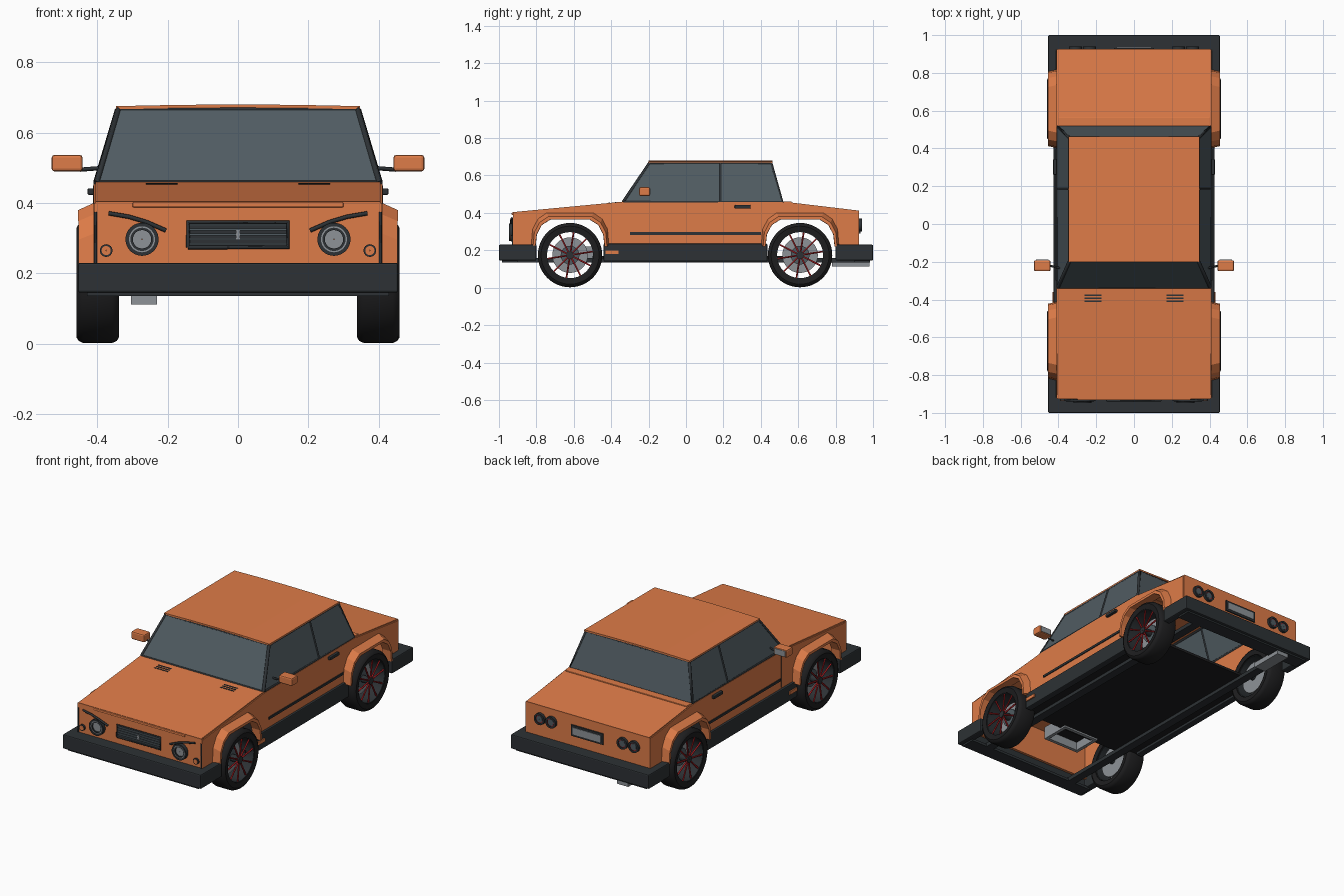
import bpy, bmesh, math
from mathutils import Vector

if "Cube" in bpy.data.objects:
    bpy.data.objects.remove(bpy.data.objects["Cube"])


def material(name, rgb):
    m = bpy.data.materials.new(name)
    m.diffuse_color = (*rgb, 1)
    m.use_nodes = True
    m.node_tree.nodes["Principled BSDF"].inputs["Base Color"].default_value = m.diffuse_color
    return m


ORANGE = material("orange_paint", (0.73, 0.20, 0.065))
DARK = material("dark_trim", (0.026, 0.031, 0.035))
BLACK = material("black_rubber", (0.013, 0.013, 0.014))
GLASS = material("tinted_glass", (0.08, 0.105, 0.12))
RED = material("red_spokes", (0.36, 0.012, 0.015))
GREY = material("grey_metal", (0.27, 0.29, 0.31))


def finish(name, data, mat, mirror=False, bevel=0, thick=0, smooth=False):
    ob = bpy.data.objects.new(name, data)
    bpy.context.collection.objects.link(ob)
    data.materials.append(mat)
    if thick:
        s = ob.modifiers.new("Thickness", 'SOLIDIFY')
        s.thickness, s.offset = thick, 0
    if bevel:
        b = ob.modifiers.new("Bevel", 'BEVEL')
        b.width, b.segments, b.limit_method = bevel, 2, 'ANGLE'
    if mirror:
        ob.modifiers.new("Mirror", 'MIRROR').use_mirror_merge = False
    if smooth:
        bpy.ops.object.select_all(action='DESELECT')
        ob.select_set(True)
        bpy.context.view_layer.objects.active = ob
        bpy.ops.object.shade_smooth_by_angle(angle=math.radians(35))
    return ob


def from_bm(name, bm, mat, **kw):
    bmesh.ops.recalc_face_normals(bm, faces=bm.faces)
    me = bpy.data.meshes.new(name)
    bm.to_mesh(me)
    bm.free()
    return finish(name, me, mat, **kw)


def box(name, x, y, z, mat, **kw):
    bm = bmesh.new()
    bmesh.ops.create_cube(bm, size=1)
    for v in bm.verts:
        v.co = [sum(r) / 2 + c * (r[1] - r[0]) for r, c in zip((x, y, z), v.co)]
    return from_bm(name, bm, mat, **kw)


def plate(name, pts, mat, thick=0.012, **kw):
    bm = bmesh.new()
    bm.faces.new([bm.verts.new(p) for p in pts])
    return from_bm(name, bm, mat, thick=thick, **kw)


def loft(name, rows, mat, closed=False, **kw):
    bm = bmesh.new()
    vs = [[bm.verts.new(p) for p in row] for row in rows]
    n = len(vs)
    for i in range(n if closed else n - 1):
        a, b = vs[i], vs[(i + 1) % n]
        m = len(a)
        for j in range(m if closed else m - 1):
            k = (j + 1) % m
            bm.faces.new((a[j], a[k], b[k], b[j]))
    return from_bm(name, bm, mat, **kw)


def lathe(name, prof, centre, axis, mat, n=40, **kw):
    """Closed (offset, radius) profile turned about the x or y axis."""
    c, rows = Vector(centre), []
    for i in range(n):
        t = 2 * math.pi * i / n
        u, w = math.cos(t), math.sin(t)
        rows.append([c + Vector((a, r * u, r * w) if axis == 'x' else (r * u, a, r * w)) for a, r in prof])
    return loft(name, rows, mat, closed=True, smooth=True, **kw)


def disc(name, a0, a1, r, centre, axis, mat, r0=0.001, **kw):
    return lathe(name, [(a0, r0), (a0, r), (a1, r), (a1, r0)], centre, axis, mat, **kw)


def bars(name, paths, radius, mat, res=0, **kw):
    cu = bpy.data.curves.new(name, 'CURVE')
    cu.dimensions, cu.bevel_depth, cu.bevel_resolution, cu.use_fill_caps = '3D', radius, res, True
    for path in paths:
        sp = cu.splines.new('POLY')
        sp.points.add(len(path) - 1)
        for p, co in zip(sp.points, path):
            p.co = (*co, 1)
    return finish(name, cu, mat, **kw)


WHEELS = (-0.62, 0.61)
both = lambda half: half + [(-a, z) for a, z in reversed(half)]
ARCH = both([(-.187, .22), (-.18, .285), (-.153, .337), (-.105, .367)])
RIM = both([(-.205, .22), (-.198, .305), (-.17, .358), (-.125, .39)])

# Body side panels with open wheel arches
side = [(-.92, .22), (-.92, .395), (-.33, .455), (.51, .458), (.92, .405), (.92, .22)]
for wy in reversed(WHEELS):
    side += [(wy + a, z) for a, z in reversed(ARCH)]
plate("body_side", [(.405, y, z) for y, z in side], ORANGE, mirror=True)

# Faceted fender flares
for end, wy in zip(("front", "rear"), WHEELS):
    ring = lambda x, pts, dz=0: [(x, wy + a, z + dz) for a, z in pts]
    mid = [((a[0] + b[0]) / 2, (a[1] + b[1]) / 2) for a, b in zip(ARCH, RIM)]
    loft(end + "_fender_flare", [ring(.40, ARCH), ring(.452, ARCH), ring(.452, mid), ring(.408, RIM, .008)],
         ORANGE, mirror=True, thick=0.006)

# Bonnet, boot lid, nose, tail and cowl
plate("bonnet", [(-.405, -.925, .398), (.405, -.925, .398), (.405, -.325, .455), (-.405, -.325, .455)], ORANGE)
plate("boot_lid", [(-.405, .505, .456), (.405, .505, .456), (.405, .925, .406), (-.405, .925, .406)], ORANGE)
box("boot_ledge", (-.40, .40), (.52, .565), (.44, .461), ORANGE, bevel=.004)
box("nose_panel", (-.41, .41), (-.925, -.905), (.20, .40), ORANGE)
box("tail_panel", (-.41, .41), (.905, .925), (.20, .408), ORANGE)
box("bonnet_lip", (-.30, .30), (-.932, -.92), (.388, .402), ORANGE, bevel=.003)
bars("nose_seam", [[(.405, -.925, .23), (.405, -.925, .375)]], .004, DARK, mirror=True)

# Roof and glasshouse
W = {'a0': (.402, -.335, .458), 'a1': (.34, -.195, .666), 'c0': (.402, .515, .458), 'c1': (.34, .455, .666)}
flip = lambda p: (-p[0], p[1], p[2])
plate("windscreen", [W['a0'], W['a1'], flip(W['a1']), flip(W['a0'])], GLASS, thick=.008)
plate("rear_window", [W['c0'], W['c1'], flip(W['c1']), flip(W['c0'])], GLASS, thick=.008)
plate("side_windows", [W['a0'], W['a1'], W['c1'], W['c0']], GLASS, thick=.008, mirror=True)
bars("window_frame", [[W['a0'], W['a1'], W['c1'], W['c0'], W['a0']], [(.402, .185, .458), (.34, .185, .666)]],
     .010, DARK, mirror=True)
bars("screen_frame", [[W[k], flip(W[k])] for k in W], .007, DARK)
xs = (-.347, -.17, 0, .17, .347)
loft("roof", [[(x, y, .676 - .04 * x * x) for x in xs] for y in (-.20, .13, .462)], ORANGE, thick=.009)

# Bumpers wrapping around the corners
for end, s in (("front", -1), ("rear", 1)):
    pts = [(-.455, .80), (-.455, 1), (.455, 1), (.455, .80), (.41, .80), (.41, .92), (-.41, .92), (-.41, .80)]
    bm = bmesh.new()
    f = bm.faces.new([bm.verts.new((x, y * s, .145)) for x, y in pts])
    up = bmesh.ops.extrude_face_region(bm, geom=[f])['geom']
    bmesh.ops.translate(bm, vec=(0, 0, .085), verts=[v for v in up if isinstance(v, bmesh.types.BMVert)])
    from_bm(end + "_bumper", bm, DARK, bevel=.006)
    box(end + "_valance", (-.43, .43), sorted((.90 * s, .985 * s)), (.135, .15), DARK)

# Underbody
box("floor_pan", (-.40, .40), (-.50, .435), (.155, .17), BLACK)
box("rear_floor", (-.33, .33), (.43, .60), (.155, .17), BLACK)
box("sill", (.385, .425), (-.44, .435), (.14, .235), DARK, bevel=.005, mirror=True)
box("chassis_rail", (.275, .325), (-.93, .93), (.135, .158), DARK, mirror=True)
box("exhaust_box", (-.305, -.23), (.78, .98), (.112, .142), GREY)
for n, (x, y) in enumerate((((-.12, -.10), (-.64, -.46)), ((.10, .12), (-.64, -.46)),
                            ((-.12, .12), (-.64, -.62)), ((-.12, .12), (-.48, -.46)))):
    box(f"engine_tray_wall_{n}", x, y, (.145, .22), GREY)
box("engine_tray", (-.11, .11), (-.63, -.47), (.195, .21), BLACK)

# Door details
box("side_strip", (.408, .416), (-.30, .40), (.283, .297), DARK, mirror=True)
bars("door_seams", [[(.410, -.31, .24), (.410, -.31, .45)]], .002, DARK, mirror=True)
box("door_handle", (.41, .428), (.26, .345), (.423, .442), DARK, bevel=.004, mirror=True)
box("side_marker", (.40, .432), (-.43, -.36), (.18, .20), ORANGE, mirror=True)
box("wing_mirror", (.442, .53), (-.25, -.192), (.49, .537), ORANGE, bevel=.008, mirror=True)
box("mirror_glass", (.452, .52), (-.194, -.189), (.497, .53), GREY, mirror=True)
bars("mirror_stalk", [[(.385, -.235, .50), (.45, -.22, .495)]], .006, DARK, mirror=True)

# Bonnet vents, following the bonnet slope
for i in range(3):
    y = -.41 + .017 * i
    z = .398 + .095 * (y + .925) + .0075
    box(f"bonnet_vent_{i}", (.172, .262), (y - .004, y + .004), (z - .01, z), DARK, mirror=True)

# Grille
box("grille_back", (-.14, .14), (-.932, -.92), (.275, .345), DARK)
bars("grille_frame", [[(-.142, -.935, .274), (.142, -.935, .274), (.142, -.935, .346), (-.142, -.935, .346),
                       (-.142, -.935, .274)]], .006, DARK)
for i in range(5):
    z = .284 + .0135 * i
    box(f"grille_slat_{i}", (-.138, .138), (-.938, -.93), (z - .003, z + .003), GLASS)
box("grille_centre_bar", (-.006, .006), (-.942, -.93), (.296, .324), GREY)

# Headlights, brows and indicators
hl = (.273, -.925, .297)
disc("headlight_ring", -.022, .01, .047, hl, 'y', DARK, r0=.037, mirror=True)
disc("headlight_trim", -.019, .0, .038, hl, 'y', GREY, r0=.033, mirror=True)
disc("headlight_inner_ring", -.017, .0, .034, hl, 'y', DARK, r0=.026, mirror=True)
disc("headlight_lens", -.012, .005, .028, hl, 'y', GREY, mirror=True)
bars("headlight_brow", [[(.205, -.932, .322), (.26, -.935, .346), (.31, -.935, .361), (.368, -.932, .371)]],
     .006, DARK, res=2, mirror=True)
ind = (.375, -.925, .265)
disc("indicator_ring", -.01, .005, .018, ind, 'y', DARK, r0=.013, mirror=True, n=24)
disc("indicator_lens", -.012, .005, .013, ind, 'y', ORANGE, mirror=True, n=24)

# Tail lights and number plate panel
for n, x in enumerate((.235, .31)):
    c = (x, .925, .335)
    disc(f"tail_light_ring_{n}", -.005, .016, .034, c, 'y', DARK, r0=.023, mirror=True)
    disc(f"tail_light_lens_{n}", -.005, .011, .024, c, 'y', RED, r0=.018, mirror=True)
    disc(f"tail_light_core_{n}", -.005, .013, .019, c, 'y', GLASS, mirror=True)
box("plate_frame", (-.105, .105), (.92, .933), (.29, .355), DARK)
box("plate_panel", (-.092, .092), (.93, .936), (.302, .343), GREY)

# Wheels
for end, wy in zip(("front", "rear"), WHEELS):
    c = (0, wy, .174)
    lathe(end + "_tyre", [(.342, .126), (.338, .155), (.345, .166), (.358, .172), (.44, .172), (.453, .166),
                          (.46, .155), (.455, .126)], c, 'x', BLACK, n=48, mirror=True)
    disc(end + "_rim", .35, .452, .128, c, 'x', DARK, r0=.123, mirror=True)
    disc(end + "_hub", .35, .452, .02, c, 'x', DARK, mirror=True, n=20)
    disc(end + "_brake_disc", .365, .38, .095, c, 'x', GREY, r0=.018, mirror=True)
    disc(end + "_brake_bell", .375, .395, .05, c, 'x', GLASS, r0=.018, mirror=True)
    spokes = []
    for i in range(10):
        t = 2 * math.pi * (i + .25) / 10
        u, w = math.cos(t), math.sin(t)
        spokes.append([(x, wy + r * u, .174 + r * w) for x, r in ((.443, .02), (.445, .124))])
    bars(end + "_spokes", spokes, .005, RED, res=1, mirror=True)
